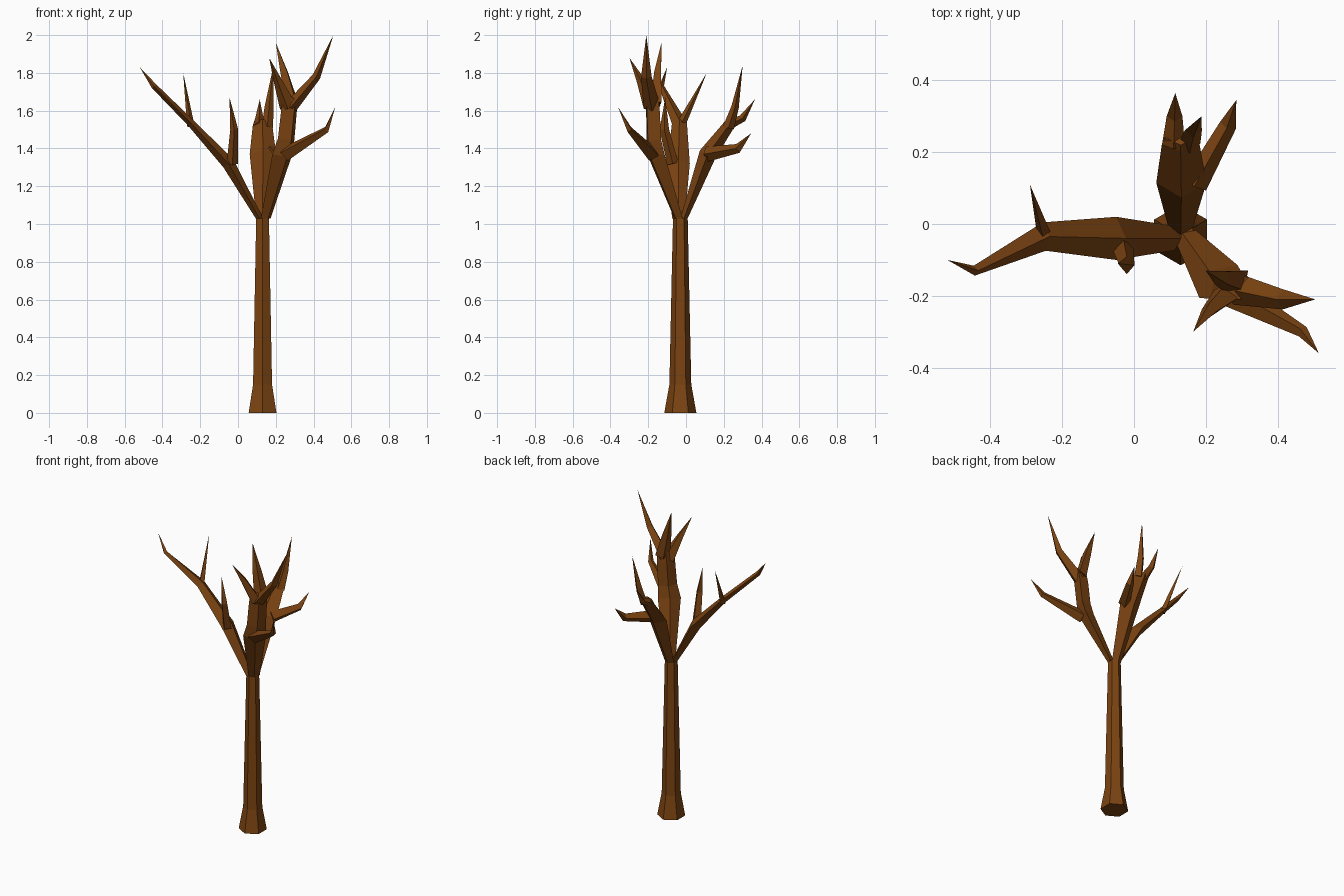
import bpy, bmesh, math
from mathutils import Vector

cube = bpy.data.objects.get("Cube")
if cube:
    bpy.data.objects.remove(cube, do_unlink=True)

bark = bpy.data.materials.new("brown_bark")
bark.use_nodes = True
color = (0.2, 0.057, 0.006, 1)
bark.diffuse_color = color
bsdf = bark.node_tree.nodes["Principled BSDF"]
bsdf.inputs["Base Color"].default_value = color
bsdf.inputs["Roughness"].default_value = 0.9

UP = Vector((0, 0, 1))
CENTRE = Vector((0.13, -0.03, 0))
TOP_Z, TOP_R = 1.03, 0.039


def skin(name, rings, tip=None):
    """Join equal-sided rings with flat faces, ending in a cap or a point."""
    bm = bmesh.new()
    loops = [[bm.verts.new(p) for p in ring] for ring in rings]
    n = len(loops[0])
    for a, b in zip(loops, loops[1:]):
        for i in range(n):
            j = (i + 1) % n
            bm.faces.new((a[i], a[j], b[j], b[i]))
    bm.faces.new(loops[0])
    if tip is None:
        bm.faces.new(loops[-1])
    else:
        end = bm.verts.new(tip)
        for i in range(n):
            bm.faces.new((loops[-1][i], loops[-1][(i + 1) % n], end))
    bmesh.ops.recalc_face_normals(bm, faces=bm.faces)
    mesh = bpy.data.meshes.new(name)
    bm.to_mesh(mesh)
    bm.free()
    mesh.materials.append(bark)
    obj = bpy.data.objects.new(name, mesh)
    bpy.context.collection.objects.link(obj)


def diamond(centre, tangent, side, w, d):
    """Four-sided ring with ridges above and below the path."""
    t = tangent.normalized()
    s = (side - t * side.dot(t)).normalized()
    o = t.cross(s)
    return [centre + s * w, centre + o * d, centre - s * w, centre - o * d]


def limb(name, side, points, tip=None, start=None):
    """Sweep a diamond along points (x, y, z, half width, half depth)."""
    side = Vector(side)
    path = [Vector(p[:3]) for p in points] + ([Vector(tip)] if tip else [])
    rings = []
    for i, p in enumerate(points):
        before, after = path[max(i - 1, 0)], path[min(i + 1, len(path) - 1)]
        tangent = UP if start and i == 0 else after - before
        rings.append(diamond(path[i], tangent, side, p[3], p[4]))
    skin(name, rings, path[-1] if tip else None)


def main_branch(name, angle, side, points, tip=None):
    """A limb that grows out of one third of the trunk's hexagonal top."""
    a = math.radians(angle)
    out = Vector((math.cos(a), math.sin(a), 0))
    c = CENTRE + out * TOP_R / 2 + UP * TOP_Z
    first = (*c, TOP_R * 0.866, TOP_R / 2)
    limb(name, side, [first] + points, tip, start=True)


# Trunk with flared foot
trunk = []
for z, r in ((0, 0.085), (0.15, 0.058), (TOP_Z, TOP_R)):
    trunk.append([CENTRE + Vector((r * math.cos(a), r * math.sin(a), z))
                  for a in (math.radians(30 + 60 * i) for i in range(6))])
skin("trunk", trunk)

# Right branch and its twigs
Y = (0, 1, 0)
main_branch("right_branch", 210, Y, [
    (-0.05, -0.04, 1.32, 0.06, 0.034),
    (-0.25, -0.035, 1.535, 0.04, 0.02),
    (-0.445, -0.13, 1.73, 0.014, 0.015)], (-0.52, -0.10, 1.83))
limb("right_outer_twig", (1, 0, 0),
     [(-0.25, -0.03, 1.52, 0.02, 0.025)], (-0.29, 0.11, 1.80))
limb("right_inner_twig", (1, 0, 0),
     [(-0.03, -0.07, 1.32, 0.03, 0.03),
      (-0.02, -0.115, 1.5, 0.021, 0.025)], (-0.045, -0.11, 1.67))

# Front left branch and its twigs
ACROSS = (0.75, 0.65, 0)
main_branch("left_branch", 330, ACROSS, [
    (0.235, -0.16, 1.37, 0.07, 0.042),
    (0.255, -0.17, 1.45, 0.058, 0.042),
    (0.27, -0.175, 1.6, 0.055, 0.042),
    (0.28, -0.18, 1.67, 0.05, 0.04)])
limb("left_low_twig", ACROSS,
     [(0.25, -0.18, 1.37, 0.045, 0.04),
      (0.47, -0.3, 1.5, 0.017, 0.018)], (0.515, -0.36, 1.62))
limb("left_tall_twig", Y,
     [(0.28, -0.18, 1.62, 0.045, 0.035),
      (0.415, -0.21, 1.78, 0.028, 0.022)], (0.505, -0.21, 2.0))
limb("left_back_twig", ACROSS,
     [(0.285, -0.16, 1.64, 0.045, 0.035),
      (0.245, -0.15, 1.8, 0.027, 0.025)], (0.20, -0.13, 1.96))
limb("left_front_twig", (1, 0, 0),
     [(0.265, -0.19, 1.62, 0.045, 0.035),
      (0.21, -0.24, 1.76, 0.022, 0.022)], (0.165, -0.30, 1.88))

# Back branch and its twigs
X = (1, 0, 0)
main_branch("back_branch", 90, X, [
    (0.132, 0.115, 1.37, 0.07, 0.046),
    (0.13, 0.225, 1.52, 0.052, 0.03),
    (0.13, 0.24, 1.54, 0.045, 0.025)])
limb("back_low_twig", (0.9, -0.4, 0),
     [(0.17, 0.11, 1.37, 0.035, 0.04),
      (0.262, 0.275, 1.4, 0.024, 0.025)], (0.285, 0.345, 1.48))
limb("back_outer_twig", X,
     [(0.11, 0.22, 1.52, 0.032, 0.025),
      (0.113, 0.3, 1.56, 0.022, 0.02)], (0.115, 0.365, 1.66))
limb("back_tall_twig", X,
     [(0.155, 0.225, 1.51, 0.03, 0.03),
      (0.165, 0.26, 1.62, 0.024, 0.02)], (0.188, 0.30, 1.84))
